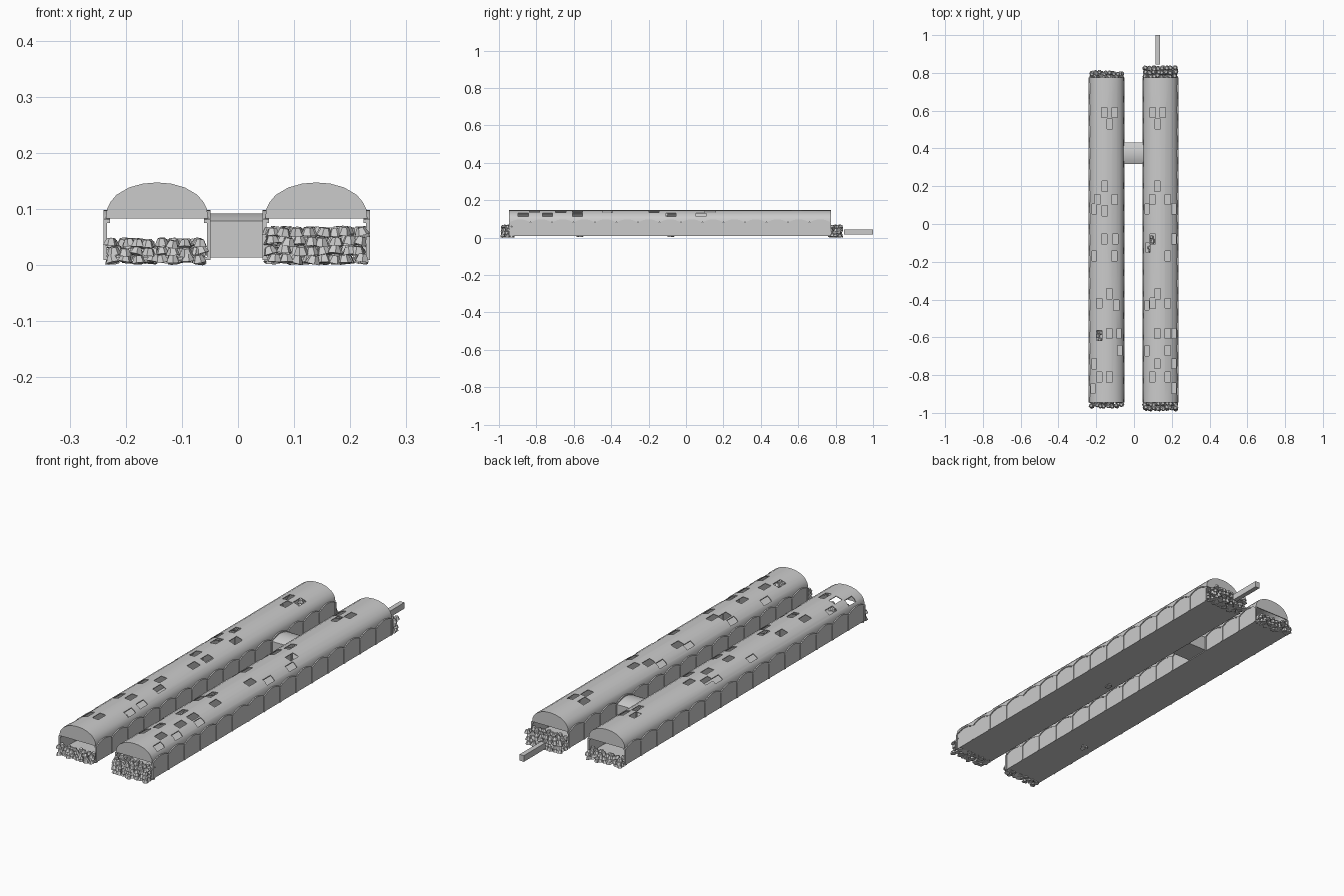
import bpy, bmesh, math, random
from mathutils import Matrix, Vector

if "Cube" in bpy.data.objects:
    bpy.data.objects.remove(bpy.data.objects["Cube"])

random.seed(4)
Y0, Y1, BAYS = -0.945, 0.775, 15
BAY = (Y1 - Y0) / BAYS


def finish(name, bm, smooth=False):
    bmesh.ops.recalc_face_normals(bm, faces=bm.faces)
    me = bpy.data.meshes.new(name)
    bm.to_mesh(me)
    bm.free()
    ob = bpy.data.objects.new(name, me)
    bpy.context.collection.objects.link(ob)
    if smooth:
        bpy.ops.object.select_all(action='DESELECT')
        ob.select_set(True)
        bpy.context.view_layer.objects.active = ob
        bpy.ops.object.shade_smooth_by_angle(angle=math.radians(35))
    return ob


def box(bm, x0, x1, y0, y1, z0, z1):
    m = Matrix.Translation(((x0 + x1) / 2, (y0 + y1) / 2, (z0 + z1) / 2))
    m = m @ Matrix.Diagonal((x1 - x0, y1 - y0, z1 - z0, 1))
    bmesh.ops.create_cube(bm, size=1, matrix=m)


def prism(bm, pts, axis, a, b):
    """Extrude a profile along 'x' (pts are y,z) or 'y' (pts are x,z)."""
    def co(p, t):
        return (t, p[0], p[1]) if axis == 'x' else (p[0], t, p[1])
    lo = [bm.verts.new(co(p, a)) for p in pts]
    hi = [bm.verts.new(co(p, b)) for p in pts]
    n = len(pts)
    bm.faces.new(lo)
    bm.faces.new(hi[::-1])
    for i in range(n):
        bm.faces.new((lo[i], lo[(i + 1) % n], hi[(i + 1) % n], hi[i]))


def arch(y0, y1, spring, rise, n=8):
    """Shallow arch points from y0 to y1."""
    return [(y0 + (y1 - y0) * i / n, spring + rise * (1 - (2 * i / n - 1) ** 2))
            for i in range(n + 1)]


def chunk(bm, x, y, z, r):
    """One tapered six-sided piece of rubble."""
    m = (Matrix.Translation((x, y, z + r * 0.5))
         @ Matrix.Rotation(random.uniform(0, 6.28), 4, 'Z')
         @ Matrix.Rotation(random.uniform(-0.3, 0.3), 4, 'X'))
    bmesh.ops.create_cone(bm, cap_ends=True, segments=6, radius1=r,
                          radius2=r * 0.55, depth=r, matrix=m)


# Roof cross-section, half width to crown
HALF = [(0.091, 0.083), (0.089, 0.1), (0.083, 0.112), (0.072, 0.125),
        (0.05, 0.138), (0.025, 0.145), (0, 0.147)]
OUTER = HALF + [(-x, z) for x, z in HALF[-2::-1]]
INNER = [(x * 0.965, z - 0.003 * (z > 0.09)) for x, z in OUTER]

# Roof breaks as (offset from tunnel centre, y)
HOLES_L = [(-.013, .59), (.042, .59), (.016, .53), (-.011, .2), (-.05, .13),
           (.042, .13), (-.011, .07), (-.066, .08), (-.013, -.08), (.045, -.08),
           (.04, -.17), (-.066, -.17), (.013, -.37), (.05, -.43), (-.04, -.42),
           (-.04, -.59), (.013, -.58), (.066, -.58), (-.066, -.74), (.069, -.67),
           (.013, -.81), (-.04, -.81), (-.072, -.87)]
HOLES_R = [(-.04, .59), (.013, .59), (-.013, .53), (-.016, .2), (.04, .13),
           (-.042, .13), (.071, .08), (-.071, .08), (-.04, -.08), (-.066, -.125),
           (.04, -.17), (.071, -.08), (-.013, -.37), (-.04, -.42), (.04, -.42),
           (-.071, -.43), (.071, -.58), (-.016, -.58), (.04, -.58), (.04, -.67),
           (-.071, -.67), (.071, -.74), (-.016, -.74), (-.042, -.81), (.04, -.81),
           (.071, -.87)]


def tunnel(side, cx, holes, inner_sign):
    # Vaulted roof with rectangular breaks
    bm = bmesh.new()
    prism(bm, [(cx + x, z) for x, z in OUTER + INNER[::-1]], 'y', Y0, Y1)
    roof = finish(side + "_vault_roof", bm)
    bm = bmesh.new()
    for i, (x, y) in enumerate(holes):
        w = 0.0145 if abs(x) < 0.06 else 0.011
        e = 0.0003 * (i % 7)
        box(bm, cx + x - w, cx + x + w, y - 0.026 - e, y + 0.026 + e, 0.096 + e, 0.2 + e)
    cutter = finish(side + "_roof_cutter", bm)
    cutter.hide_render = True
    mod = roof.modifiers.new("breaks", 'BOOLEAN')
    mod.object, mod.operation, mod.solver = cutter, 'DIFFERENCE', 'EXACT'
    mod.use_self = True
    bpy.ops.object.select_all(action='DESELECT')
    roof.select_set(True)
    bpy.context.view_layer.objects.active = roof
    bpy.ops.object.modifier_apply(modifier=mod.name)
    bpy.data.objects.remove(cutter)
    bpy.ops.object.shade_smooth_by_angle(angle=math.radians(35))

    # Lunettes closing the vault ends
    bm = bmesh.new()
    for a, b in ((Y0 - 0.001, Y0 + 0.003), (Y1 - 0.003, Y1 + 0.001)):
        prism(bm, [(cx + x, z) for x, z in OUTER], 'y', a, b)
    finish(side + "_end_lunettes", bm)

    # Floor
    bm = bmesh.new()
    box(bm, cx - 0.093, cx + 0.093, Y0, Y1, 0.009, 0.014)
    finish(side + "_floor", bm)

    # Scalloped side walls, arch trims and posts
    walls, trims, posts = bmesh.new(), bmesh.new(), bmesh.new()
    for s in (-1, 1):
        for k in range(BAYS):
            a = Y0 + k * BAY
            b = a + BAY
            top = arch(a, b, 0.081, 0.017)
            if not (s == inner_sign and k == BAYS - 4):
                prism(walls, [(a, 0.011)] + top + [(b, 0.011)], 'x',
                      cx + s * 0.0905, cx + s * 0.093)
            low = arch(a, b, 0.075, 0.018)
            prism(trims, top + low[::-1], 'x', cx + s * 0.084, cx + s * 0.0955)
        for k in range(BAYS + 1):
            y = min(max(Y0 + k * BAY, Y0 + 0.004), Y1 - 0.004)
            x0, x1 = sorted((cx + s * 0.089, cx + s * 0.0955))
            box(posts, x0, x1, y - 0.005, y + 0.005, 0.009, 0.082)
    finish(side + "_side_walls", walls)
    finish(side + "_arch_trims", trims, True)
    finish(side + "_wall_posts", posts)


def rubble(name, cx, y, outward, rows, layers, pitch, r):
    """Heap of chunks blocking a tunnel mouth."""
    bm = bmesh.new()
    for j in range(rows):
        for l in range(layers):
            n = 8
            for i in range(n):
                x = cx - 0.077 + 0.154 * i / (n - 1) + random.uniform(-.006, .006)
                chunk(bm, x, y - outward * j * 0.021 + random.uniform(-.006, .006),
                      0.002 + l * pitch + random.uniform(0, .005), r)
    finish(name, bm)


CL, CR = -0.1445, 0.1395
tunnel("left", CL, HOLES_L, 1)
tunnel("right", CR, HOLES_R, -1)

# Fallen rubble at the four mouths
rubble("left_front_rubble", CL, -0.96, -1, 2, 3, 0.014, 0.013)
rubble("left_back_rubble", CL, 0.797, 1, 2, 3, 0.014, 0.013)
rubble("right_front_rubble", CR, -0.975, -1, 3, 4, 0.016, 0.014)
rubble("right_back_rubble", CR, 0.822, 1, 3, 4, 0.016, 0.014)

# Small heaps under two of the roof breaks
for name, x, y in (("left_inner_heap", -0.187, -0.59), ("right_inner_heap", 0.083, -0.11)):
    bm = bmesh.new()
    for i in range(10):
        chunk(bm, x + random.uniform(-.015, .015), y + random.uniform(-.04, .04),
              0.005 + 0.008 * (i % 4), 0.012)
    finish(name, bm)

# Vaulted cross passage filling one bay between the tunnels
a = Y0 + (BAYS - 4) * BAY
b = a + BAY
bm = bmesh.new()
top = arch(a, b, 0.078, 0.014)
low = arch(a + 0.003, b - 0.003, 0.075, 0.014)
prism(bm, top + low[::-1], 'x', CL + 0.09, CR - 0.09)
finish("passage_roof", bm, True)
bm = bmesh.new()
for y in (a, b - 0.003):
    box(bm, CL + 0.09, CR - 0.09, y, y + 0.003, 0.013, 0.078)
box(bm, CL + 0.09, CR - 0.09, a, b, 0.013, 0.017)
finish("passage_walls_and_floor", bm)

# Loose beam beyond the right tunnel's back mouth
bm = bmesh.new()
box(bm, 0.115, 0.137, 0.845, 1.0, 0.016, 0.044)
finish("loose_beam", bm)
